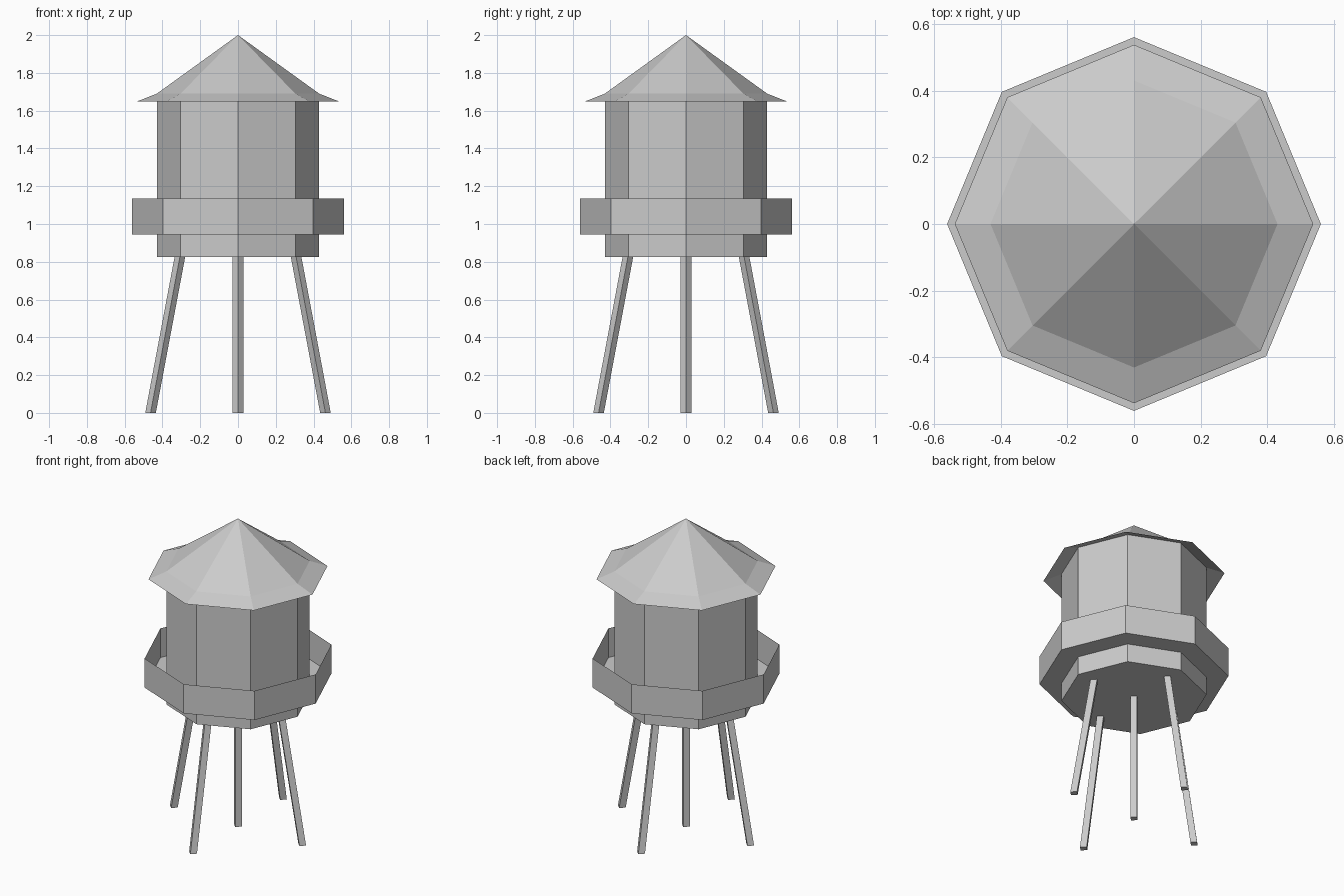
import bpy, bmesh
from math import cos, sin, pi

if "Cube" in bpy.data.objects:
    bpy.data.objects.remove(bpy.data.objects["Cube"])


def finish(name, bm):
    mesh = bpy.data.meshes.new(name)
    bm.to_mesh(mesh)
    bm.free()
    obj = bpy.data.objects.new(name, mesh)
    bpy.context.collection.objects.link(obj)
    return obj


def ring(bm, radius, z, sides=8, cx=0.0, cy=0.0):
    return [bm.verts.new((cx + radius * cos(2 * pi * i / sides),
                          cy + radius * sin(2 * pi * i / sides), z))
            for i in range(sides)]


def bridge(bm, low, high):
    n = len(low)
    for i in range(n):
        j = (i + 1) % n
        bm.faces.new((low[i], low[j], high[j], high[i]))


def lathe(name, profile, sides=8, cap_bottom=False):
    bm = bmesh.new()
    rings = [ring(bm, r, z, sides) for r, z in profile]
    for low, high in zip(rings, rings[1:]):
        bridge(bm, low, high)
    if cap_bottom:
        bm.faces.new(rings[0][::-1])
    return finish(name, bm), rings


def leg(name, foot, top):
    # diamond section, sheared so both ends stay level
    bm = bmesh.new()
    low = ring(bm, 0.028, 0, 4, *foot)
    high = ring(bm, 0.028, 0.824, 4, *top)
    bridge(bm, low, high)
    bm.faces.new(low[::-1])
    bm.faces.new(high)
    return finish(name, bm)


# Tank: eight-sided drum with a closed floor
lathe("tank", [(0.43, 0.824), (0.43, 1.69)], cap_bottom=True)

# Walkway: floor ring and thin upright railing
lathe("walkway", [(0.56, 1.134), (0.56, 0.944), (0.43, 0.944)][::-1])

# Roof: thin cone with a flared brim
bm = bmesh.new()
brim = ring(bm, 0.537, 1.648)
crease = ring(bm, 0.43, 1.69)
bridge(bm, brim, crease)
apex = bm.verts.new((0, 0, 2.0))
for i in range(8):
    bm.faces.new((crease[i], crease[(i + 1) % 8], apex))
finish("roof", bm)

# Legs: four splayed ones and a central standpipe
for name, x, y in (("right", 1, 0), ("back", 0, 1), ("left", -1, 0), ("front", 0, -1)):
    leg(name + "_leg", (0.463 * x, 0.463 * y), (0.308 * x, 0.308 * y))
leg("center_pipe", (0, 0), (0, 0))
